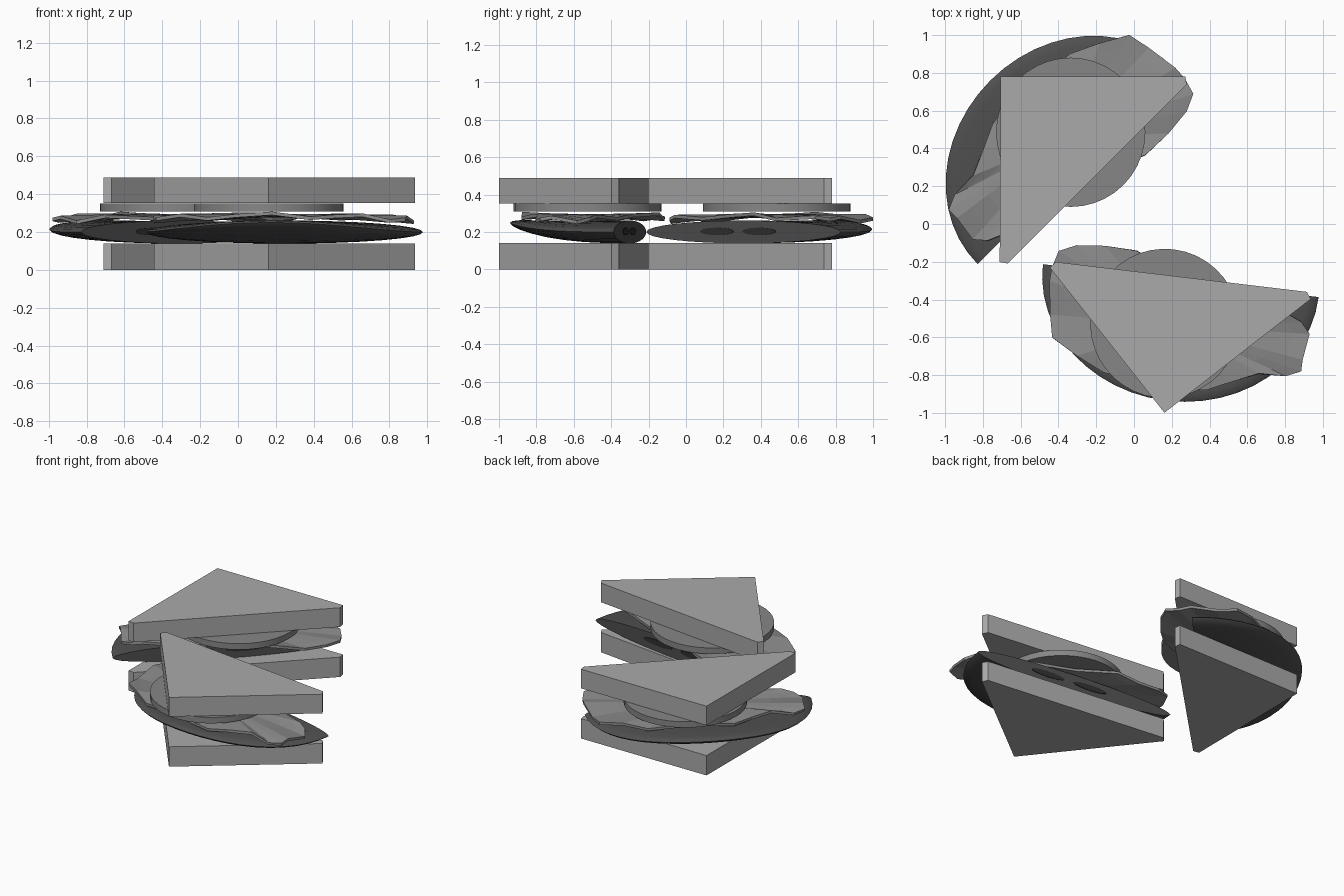
import bpy, bmesh, math
from mathutils import Matrix, Vector

if "Cube" in bpy.data.objects:
    bpy.data.objects.remove(bpy.data.objects["Cube"])


def material(name, c):
    m = bpy.data.materials.new(name)
    m.diffuse_color = (c, c, c, 1)
    m.use_nodes = True
    m.node_tree.nodes["Principled BSDF"].inputs["Base Color"].default_value = m.diffuse_color
    return m


BREAD = material("bread_grey", 0.40)
SLICE = material("slice_grey", 0.24)
LEAF = material("leaf_grey", 0.26)
MEAT = material("filling_dark_grey", 0.08)
SPOT = material("spot_charcoal", 0.03)


def finish(bm, name, mat, frame, smooth=False):
    bmesh.ops.recalc_face_normals(bm, faces=bm.faces)
    me = bpy.data.meshes.new(name)
    bm.to_mesh(me)
    bm.free()
    ob = bpy.data.objects.new(name, me)
    bpy.context.collection.objects.link(ob)
    ob.matrix_world = frame
    me.materials.append(mat)
    if smooth:
        bpy.ops.object.select_all(action='DESELECT')
        ob.select_set(True)
        bpy.context.view_layer.objects.active = ob
        bpy.ops.object.shade_smooth_by_angle(angle=math.radians(35))
    return ob


# Local frame: x runs along the cut, +y goes towards the right-angled corner
BREAD_OUTLINE = [(-0.67, 0), (0.67, 0), (0.695, 0.035), (0.003, 0.725), (-0.695, 0.035)]
LEAF_OUTLINE = [(.66, -.06), (.57, -.10), (.42, -.115), (.25, -.11), (0, -.0), (-.3, .05),
                (-.59, .13), (-.66, .16), (-.71, .22), (-.69, .36), (-.69, .42), (-.61, .455),
                (-.47, .46), (-.33, .52), (-.2, .58), (0, .60), (.2, .57), (.35, .55),
                (.5, .48), (.64, .40), (.665, .28), (.69, .105), (.685, .03)]
LEAF_OUTLINE.reverse()


def bread(name, z0, z1, frame):
    bm = bmesh.new()
    face = bm.faces.new([bm.verts.new((x, y, z0)) for x, y in BREAD_OUTLINE])
    ext = bmesh.ops.extrude_face_region(bm, geom=[face])
    for v in ext["geom"]:
        if isinstance(v, bmesh.types.BMVert):
            v.co.z = z1
    finish(bm, name, BREAD, frame)


def filling(name, frame, shift):
    # half of a flattened ellipsoid, lifted towards the outer edge
    fr = frame @ Matrix.Translation((*shift, 0))
    bm = bmesh.new()
    bmesh.ops.create_uvsphere(bm, u_segments=48, v_segments=16, radius=1)
    cut = bmesh.ops.bisect_plane(bm, geom=bm.verts[:] + bm.edges[:] + bm.faces[:], dist=1e-5,
                                 plane_co=(0, 0, 0), plane_no=(0, -1, 0), clear_outer=True)
    bmesh.ops.holes_fill(bm, edges=[e for e in bm.edges if e.is_boundary], sides=0)
    for v in bm.verts:
        x, y, z = v.co
        v.co = (x * 0.735, y * 0.64, 0.2 + z * 0.061 + 0.05 * y ** 3)
    finish(bm, name, MEAT, fr, True)
    # dark oval spots on the cut face
    for i, u in enumerate((-0.20, 0.12)):
        bm = bmesh.new()
        bmesh.ops.create_cone(bm, cap_ends=True, segments=24, radius1=1, radius2=1, depth=1)
        bm.transform(Matrix.Translation((u, 0, 0.203)) @ Matrix.Diagonal((0.125, 0.008, 0.02, 1))
                     @ Matrix.Rotation(math.pi / 2, 4, 'X'))
        finish(bm, f"{name}_spot_{i + 1}", SPOT, fr)


def leaf(name, frame):
    # rippled sheet: rings from the centre out to the outline
    bm = bmesh.new()
    c = Vector((0, 0.26, 0.287))
    centre = bm.verts.new(c)
    n = len(LEAF_OUTLINE)
    rings = []
    for r in (0.4, 0.7, 0.88, 1.0):
        ring = []
        for i, (x, y) in enumerate(LEAF_OUTLINE):
            z = 0.287 + r * r * (0.014 * math.sin(i * 2.1) - 0.022 * (abs(x) / 0.7) ** 2)
            ring.append(bm.verts.new((x * r, c.y + (y - c.y) * r, z)))
        rings.append(ring)
    for i in range(n):
        j = (i + 1) % n
        bm.faces.new((centre, rings[0][i], rings[0][j]))
        for a, b in zip(rings, rings[1:]):
            bm.faces.new((a[i], b[i], b[j], a[j]))
    ob = finish(bm, name, LEAF, frame)
    mod = ob.modifiers.new("thickness", 'SOLIDIFY')
    mod.thickness = 0.018
    mod.offset = 0


def round_slice(name, frame):
    bm = bmesh.new()
    bmesh.ops.create_cone(bm, cap_ends=True, segments=40, radius1=0.395, radius2=0.395, depth=0.042)
    bm.transform(Matrix.Translation((0.057, 0.255, 0.33)))
    finish(bm, name, SLICE, frame, True)


# The two sandwich halves
for half, loc, angle, shift in (("back", (-0.195, 0.265, 0), 45, (-0.05, 0.11)),
                                ("front", (0.25, -0.28, 0), 173.2, (0.0, 0.02))):
    frame = Matrix.Translation(loc) @ Matrix.Rotation(math.radians(angle), 4, 'Z')
    bread(half + "_bottom_bread", 0, 0.14, frame)
    filling(half + "_filling", frame, shift)
    leaf(half + "_salad_leaf", frame)
    round_slice(half + "_round_slice", frame)
    bread(half + "_top_bread", 0.353, 0.488, frame)
